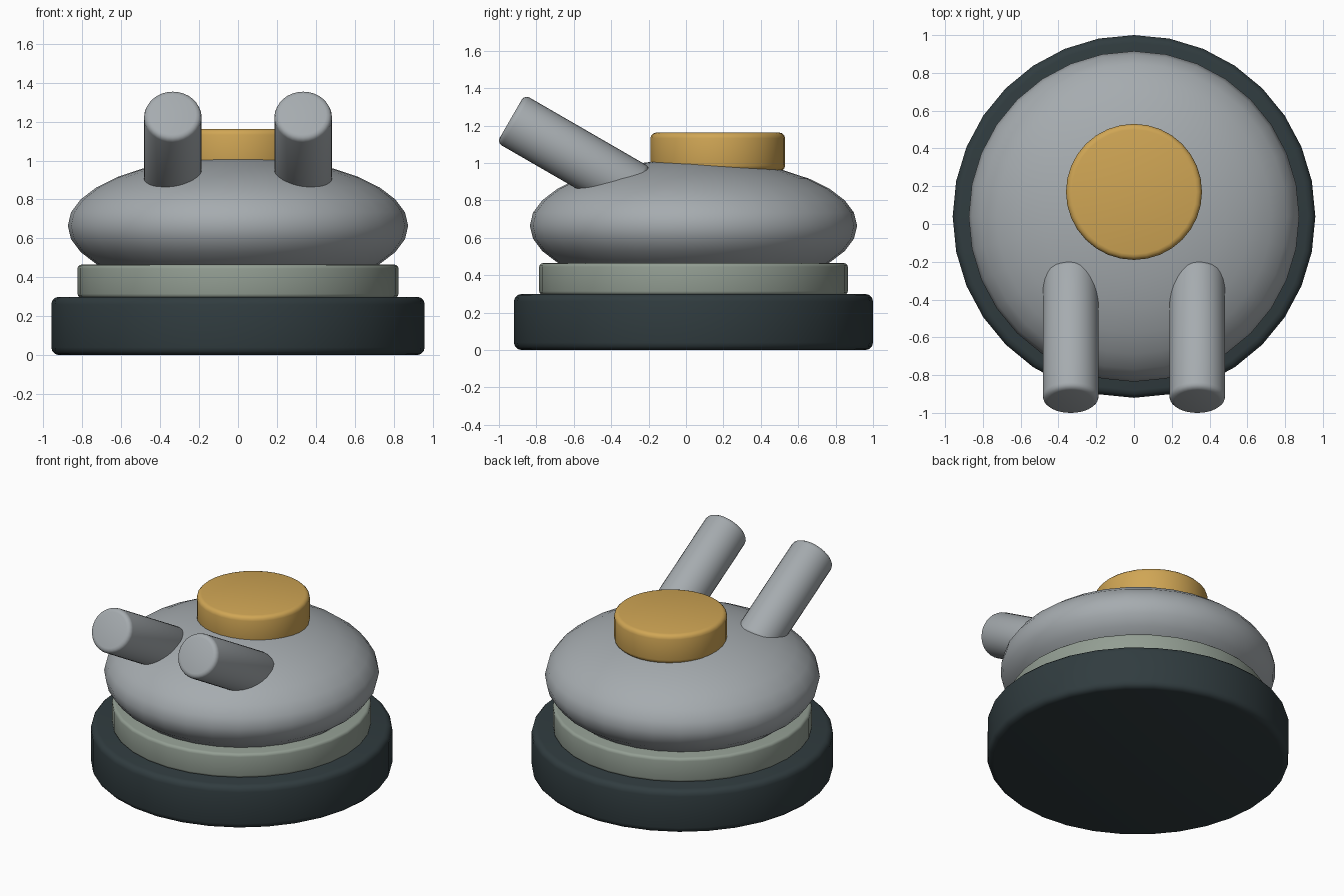
import bpy
from math import radians, cos, sin

if "Cube" in bpy.data.objects:
    bpy.data.objects.remove(bpy.data.objects["Cube"])


def material(name, rgb):
    m = bpy.data.materials.new(name)
    m.diffuse_color = (*rgb, 1)
    m.use_nodes = True
    m.node_tree.nodes["Principled BSDF"].inputs["Base Color"].default_value = m.diffuse_color
    return m


DARK = material("dark_slate", (0.03, 0.045, 0.05))
SAGE = material("sage", (0.29, 0.34, 0.29))
GREY = material("steel_grey", (0.38, 0.41, 0.43))
GOLD = material("gold", (0.63, 0.38, 0.09))
CY = 0.04  # y centre of the body


def finish(name, mat):
    ob = bpy.context.object
    ob.name = name
    ob.data.materials.append(mat)
    bpy.ops.object.shade_smooth_by_angle(angle=radians(40))
    return ob


def drum(name, radius, depth, centre, mat, bevel, tilt=0.0):
    """Cylinder with rounded rims, optionally tilted about x."""
    bpy.ops.mesh.primitive_cylinder_add(vertices=32, radius=radius, depth=depth,
                                        location=centre, rotation=(tilt, 0, 0))
    ob = bpy.context.object
    mod = ob.modifiers.new("rim", "BEVEL")
    mod.width = bevel
    mod.segments = 3
    mod.limit_method = "ANGLE"
    mod.angle_limit = radians(40)
    bpy.ops.object.modifier_apply(modifier=mod.name)
    return finish(name, mat)


# Base and collar
drum("base", 0.96, 0.30, (0, CY, 0.15), DARK, 0.04)
drum("collar", 0.825, 0.17, (0, CY, 0.38), SAGE, 0.02)

# Flattened dome
bpy.ops.mesh.primitive_uv_sphere_add(segments=32, ring_count=16, radius=1,
                                     location=(0, CY, 0.665))
bpy.context.object.scale = (0.875, 0.875, 0.355)
bpy.ops.object.transform_apply(location=False, rotation=False, scale=True)
finish("dome", GREY)

# Round hatch on top
drum("hatch", 0.36, 0.205, (0, 0.17, 1.06), GOLD, 0.03)

# Pair of raised barrels pointing forward and up
LENGTH, PITCH = 0.78, radians(30)
TIP_Y, TIP_Z = -0.937, 1.237
for side, label in ((-1, "left"), (1, "right")):
    centre = (side * 0.335, TIP_Y + cos(PITCH) * LENGTH / 2, TIP_Z - sin(PITCH) * LENGTH / 2)
    drum(label + "_barrel", 0.148, LENGTH, centre, GREY, 0.03, radians(90) - PITCH)
